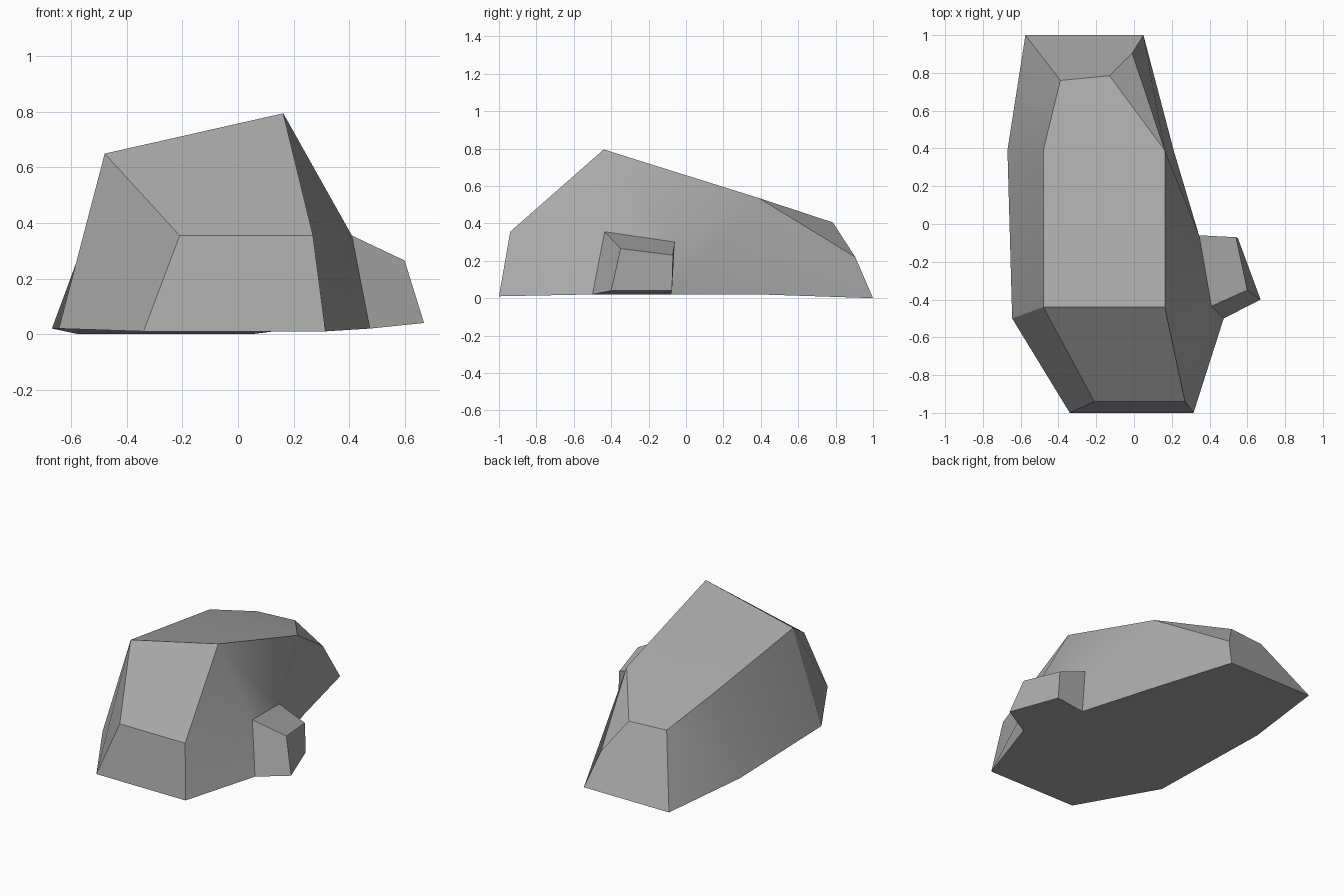
import bpy
import bmesh
from math import radians

if "Cube" in bpy.data.objects:
    bpy.data.objects.remove(bpy.data.objects["Cube"], do_unlink=True)

# Stone material
stone = bpy.data.materials.new("grey_stone")
stone.use_nodes = True
grey = (0.4, 0.4, 0.4, 1)
stone.diffuse_color = grey
stone.node_tree.nodes["Principled BSDF"].inputs["Base Color"].default_value = grey

bm = bmesh.new()


def point(x, y, z):
    return bm.verts.new((x, y, z))


def face(*corners):
    return bm.faces.new(corners)


# Cross-sections from front to back: left foot, left crest, right crest, right foot
sections = [[point(*p) for p in s] for s in (
    ((-.34, -1, .01), (-.21, -.94, .355), (.27, -.94, .355), (.315, -1, .01)),
    ((-.645, -.5, .02), (-.48, -.44, .65), (.163, -.44, .795), (.475, -.5, .02)),
    ((-.67, .39, .02), (-.48, .39, .535), (.163, .39, .535), (.21, .39, .02)),
    ((-.575, 1, 0), (-.39, .76, .405), (-.13, .785, .405), (.05, 1, 0)),
)]
front, peak, rear, tail = sections

# Left flank and crest
for a, b in zip(sections, sections[1:]):
    for i in (0, 1):
        face(a[i], a[i + 1], b[i + 1], b[i])

# Front and back ends, with a knee on the back right edge
knee = point(-.01, .905, .22)
face(*reversed(front))
face(tail[0], tail[1], tail[2], knee, tail[3])

# Right flank around the root of the spur
root_top_front = point(.41, -.435, .355)
root_top_back = point(.345, -.06, .30)
root_foot_back = point(.35, -.08, .02)
face(front[2], peak[2], root_top_front, peak[3], front[3])
face(peak[2], rear[2], root_top_back, root_top_front)
face(rear[2], rear[3], root_foot_back, root_top_back)
face(rear[2], tail[2], knee)
face(rear[2], knee, tail[3], rear[3])

# Side spur
root = [root_top_front, root_top_back, root_foot_back, peak[3]]
tip = [point(.60, -.35, .265), point(.54, -.07, .23),
       point(.55, -.075, .04), point(.67, -.40, .04)]
face(*tip)
for i in range(4):
    j = (i + 1) % 4
    face(root[i], root[j], tip[j], tip[i])

# Underside
face(front[0], front[3], peak[3], peak[0])
face(peak[0], peak[3], root_foot_back, rear[3], rear[0])
face(rear[0], rear[3], tail[3], tail[0])

bmesh.ops.recalc_face_normals(bm, faces=bm.faces)
mesh = bpy.data.meshes.new("boulder")
bm.to_mesh(mesh)
bm.free()
mesh.materials.append(stone)
boulder = bpy.data.objects.new("boulder", mesh)
bpy.context.collection.objects.link(boulder)

# Soft shading with crisp ridges
bpy.context.view_layer.objects.active = boulder
boulder.select_set(True)
bpy.ops.object.shade_smooth_by_angle(angle=radians(30))
